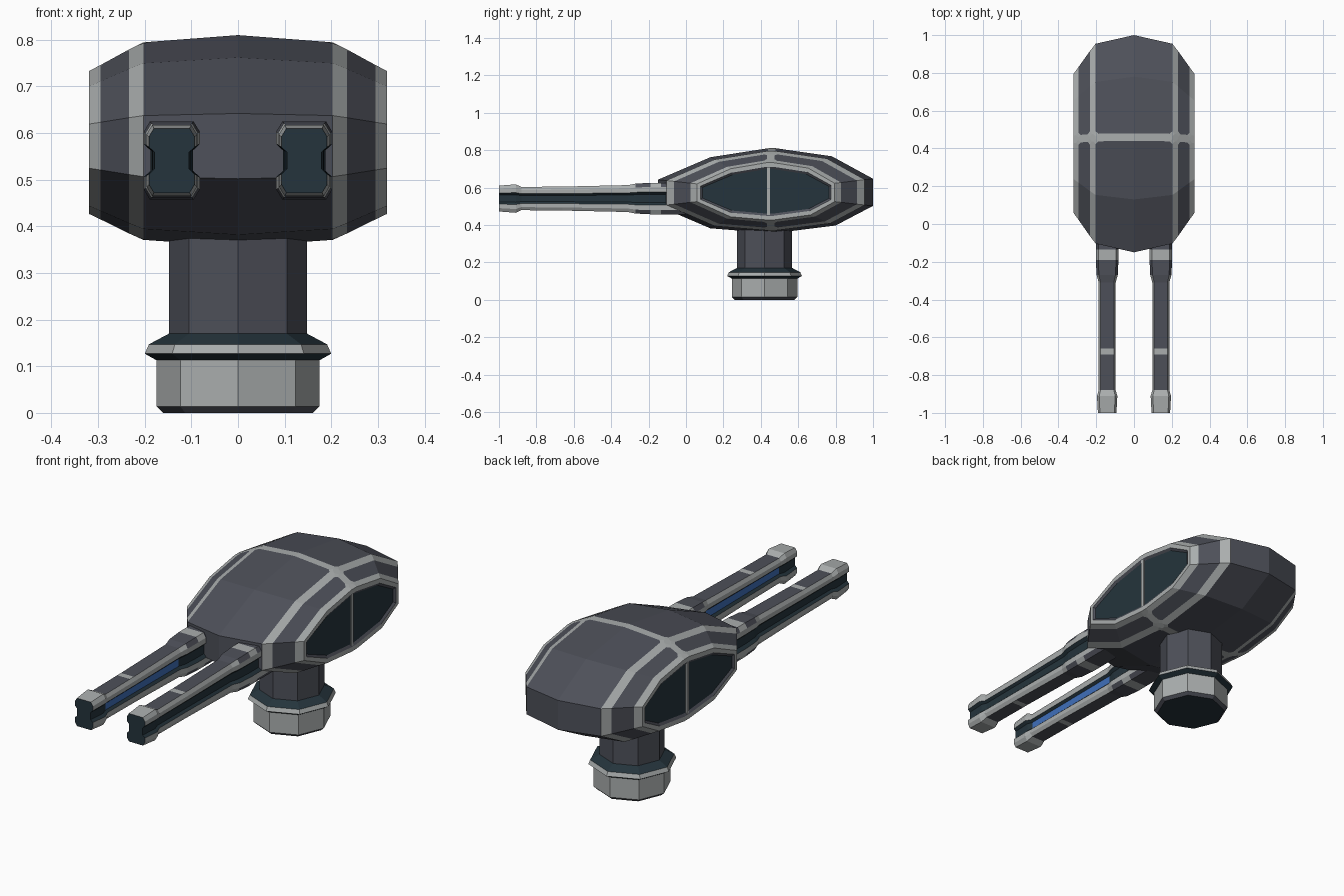
import bpy, bmesh
from math import cos, sin, pi
from mathutils import Vector

cube = bpy.data.objects.get("Cube")
if cube:
    bpy.data.objects.remove(cube, do_unlink=True)


def material(name, rgb):
    m = bpy.data.materials.new(name)
    m.use_nodes = True
    m.diffuse_color = (*rgb, 1)
    m.node_tree.nodes["Principled BSDF"].inputs["Base Color"].default_value = (*rgb, 1)
    return m


MATS = [material("dark grey armour", (0.075, 0.080, 0.100)),
        material("light grey trim", (0.40, 0.42, 0.42)),
        material("dark teal glass", (0.018, 0.034, 0.045)),
        material("blue glow", (0.05, 0.16, 0.50))]
DARK, LIGHT, TEAL, BLUE = range(4)


def loft(rings, pick, caps):
    """Skin closed rings; pick(segment, edge) gives the material of each face."""
    bm = bmesh.new()
    loops = [[bm.verts.new(p) for p in ring] for ring in rings]
    n = len(loops[0])
    for s in range(len(loops) - 1):
        for e in range(n):
            k = (e + 1) % n
            f = bm.faces.new((loops[s][e], loops[s][k], loops[s + 1][k], loops[s + 1][e]))
            f.material_index = pick(s, e)
    ends = []
    for loop, mat in zip((loops[0], loops[-1]), caps):
        f = bm.faces.new(loop)
        f.material_index = mat
        ends.append(f)
    bmesh.ops.recalc_face_normals(bm, faces=bm.faces[:])
    return bm, loops, ends


def finish(bm, name):
    mesh = bpy.data.meshes.new(name)
    bm.to_mesh(mesh)
    bm.free()
    for m in MATS:
        mesh.materials.append(m)
    ob = bpy.data.objects.new(name, mesh)
    bpy.context.collection.objects.link(ob)
    return ob


# Hull: lens profile (y, z, stripe offset) scaled down towards the sides
CY, CZ = 0.43, 0.572
STRIPE = 0.02
profile = [(-0.58, 0.07, 0), (-0.30, 0.19, 0), (0.03, 0.238, -STRIPE), (0.03, 0.238, STRIPE),
           (0.35, 0.195, 0), (0.57, 0.075, 0), (0.57, -0.07, 0), (0.37, -0.175, 0),
           (0.03, -0.215, STRIPE), (0.03, -0.215, -STRIPE), (-0.30, -0.19, 0), (-0.58, -0.07, 0)]
TOP, BOTTOM = 2, 8
half = [(0.203, 0.92, 0.935), (0.234, 0.85, 0.87), (0.295, 0.70, 0.73), (0.32, 0.64, 0.675)]
sections = [(-x, a, b) for x, a, b in reversed(half)] + [(0, 1, 1)] + half
rings = [[Vector((x, CY + y * a + d, CZ + z * b)) for y, z, d in profile] for x, a, b in sections]
last = len(rings) - 2
trim = (0, 2, last - 2, last)
bm, loops, ends = loft(rings, lambda s, e: LIGHT if s in trim or e in (TOP, BOTTOM) else DARK,
                       (LIGHT, LIGHT))

# Side windows: light frame, dark lip, recessed glass
for face in ends:
    bmesh.ops.inset_region(bm, faces=[face], thickness=0.022)
    lip = bmesh.ops.inset_region(bm, faces=[face], thickness=0.012, depth=-0.008)
    for f in lip["faces"]:
        f.material_index = DARK
    face.material_index = TEAL

# Chamfered panel corners where the trim bands cross
corners = [loops[r][e] for r in range(1, len(loops) - 1) if r != 4
           for e in (TOP, TOP + 1, BOTTOM, BOTTOM + 1)]
cut = bmesh.ops.bevel(bm, geom=corners, offset=0.014, segments=1, affect='VERTICES')
for f in cut["faces"]:
    f.material_index = LIGHT
finish(bm, "hull")

# Window divider bars
for side, x in (("left", 0.314), ("right", -0.314)):
    bm = bmesh.new()
    bmesh.ops.create_cube(bm, size=1)
    for v in bm.verts:
        v.co = Vector((x + v.co.x * 0.008, 0.44 + v.co.y * 0.016, CZ + 0.004 + v.co.z * 0.265))
    for f in bm.faces:
        f.material_index = LIGHT
    finish(bm, side + "_window_bar")

# Pedestal: eight-sided turned neck, collar and foot
turned = [(0.160, 0), (0.175, 0.014), (0.175, 0.113), (0.200, 0.127),
          (0.191, 0.147), (0.148, 0.170), (0.148, 0.40)]
rings = [[Vector((r * cos(i * pi / 4), 0.42 + r * sin(i * pi / 4), z)) for i in range(8)]
         for r, z in turned]
bands = (DARK, LIGHT, TEAL, LIGHT, TEAL, DARK)
bm, _, _ = loft(rings, lambda s, e: bands[s], (TEAL, DARK))
finish(bm, "pedestal")

# Guns: grooved section lofted along y as (y, half width, half height)
right = [(0.78, 1), (1, 0.74), (1, 0.42), (0.76, 0.26)]
right += [(x, -z) for x, z in reversed(right)]
grooved = right + [(-x, -z) for x, z in right]
stations = [(-1.0, 0.049, 0.069), (-0.91, 0.054, 0.076), (-0.88, 0.045, 0.062),
            (-0.69, 0.045, 0.064), (-0.66, 0.045, 0.064), (-0.31, 0.045, 0.072),
            (-0.27, 0.056, 0.080), (-0.19, 0.060, 0.084), (-0.135, 0.060, 0.084),
            (0.08, 0.060, 0.084)]
FLATS, GROOVES = (7, 15), (2, 3, 4, 10, 11, 12)
LIGHT_BANDS = (0, 1, 3, 7)


def gun(name, cx, glow):
    def pick(s, e):
        if e in GROOVES:
            return BLUE if e == glow and 2 <= s <= 4 else TEAL
        if e in FLATS:
            return LIGHT if s in LIGHT_BANDS else DARK
        return DARK if s in (6, 8) and e in (0, 6, 8, 14) else LIGHT
    rings = [[Vector((cx + x * w, y, 0.541 + z * h)) for x, z in grooved] for y, w, h in stations]
    bm, _, _ = loft(rings, pick, (TEAL, DARK))
    finish(bm, name)


# The glowing groove faces the other gun
gun("left_gun", 0.142, 11)
gun("right_gun", -0.142, 3)
